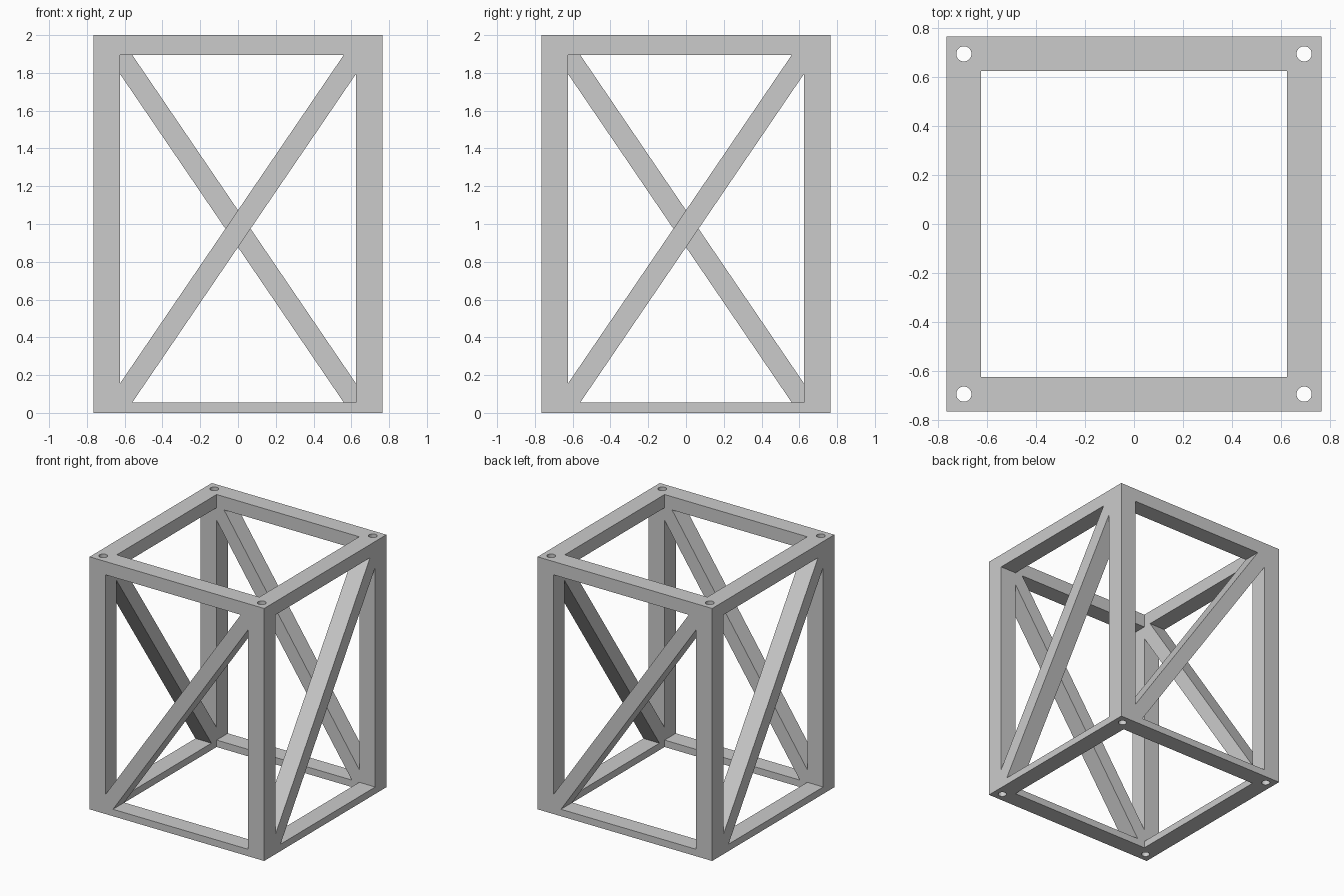
import bpy, bmesh, math
from mathutils import Matrix

if "Cube" in bpy.data.objects:
    bpy.data.objects.remove(bpy.data.objects["Cube"])

OUT, INN = 0.765, 0.625          # outer and inner half widths
HEIGHT, LOW, HIGH = 2.0, 0.055, 1.895   # height, bottom bar top, top bar underside
MID = (OUT + INN) / 2
FOOT, RISE = 0.56, 0.10          # where a brace meets the bars and the posts

grey = bpy.data.materials.new("plain_grey")
grey.use_nodes = True
grey.diffuse_color = (0.6, 0.6, 0.6, 1)
grey.node_tree.nodes["Principled BSDF"].inputs["Base Color"].default_value = (0.6, 0.6, 0.6, 1)


def panel_part(name, outline, turn):
    """Prism with an (x, z) outline, as deep as the frame, turned to one side."""
    bm = bmesh.new()
    face = bm.faces.new([bm.verts.new((x, -OUT, z)) for x, z in outline])
    ext = bmesh.ops.extrude_face_region(bm, geom=[face])
    moved = [v for v in ext["geom"] if isinstance(v, bmesh.types.BMVert)]
    bmesh.ops.translate(bm, verts=moved, vec=(0, OUT - INN, 0))
    bmesh.ops.recalc_face_normals(bm, faces=bm.faces)
    bm.transform(Matrix.Rotation(turn, 4, "Z"))
    mesh = bpy.data.meshes.new(name)
    bm.to_mesh(mesh)
    bm.free()
    mesh.materials.append(grey)
    obj = bpy.data.objects.new(name, mesh)
    bpy.context.collection.objects.link(obj)
    return obj


def rectangle(x0, x1, z0, z1):
    return [(x0, z0), (x1, z0), (x1, z1), (x0, z1)]


# Diagonal brace, trimmed to the corners of the opening
brace = [(-INN, LOW), (-FOOT, LOW), (INN, HIGH - RISE),
         (INN, HIGH), (FOOT, HIGH), (-INN, LOW + RISE)]

# The four sides repeat by quarter turns
for i, side in enumerate(("front", "left", "back", "right")):
    turn = i * math.pi / 2
    panel_part(side + "_bottom_bar", rectangle(-INN, INN, 0, LOW), turn)
    panel_part(side + "_top_bar", rectangle(-INN, INN, HIGH, HEIGHT), turn)
    panel_part(side + "_brace", brace, turn)
    post = panel_part(side + "_corner_post", rectangle(-OUT, -INN, 0, HEIGHT), turn)

    # Round hole running the full length of the post
    centre = Matrix.Rotation(turn, 4, "Z") @ Matrix.Translation((-MID, -MID, HEIGHT / 2))
    bpy.ops.mesh.primitive_cylinder_add(vertices=32, radius=0.031, depth=HEIGHT + 0.2,
                                        location=centre.translation)
    cutter = bpy.context.object
    cutter.name = side + "_hole_cutter"
    cutter.data.materials.append(grey)
    cutter.hide_render = True
    cutter.display_type = "WIRE"
    cut = post.modifiers.new("bolt_hole", "BOOLEAN")
    cut.operation = "DIFFERENCE"
    cut.solver = "EXACT"
    cut.object = cutter
    cutter.hide_set(True)
